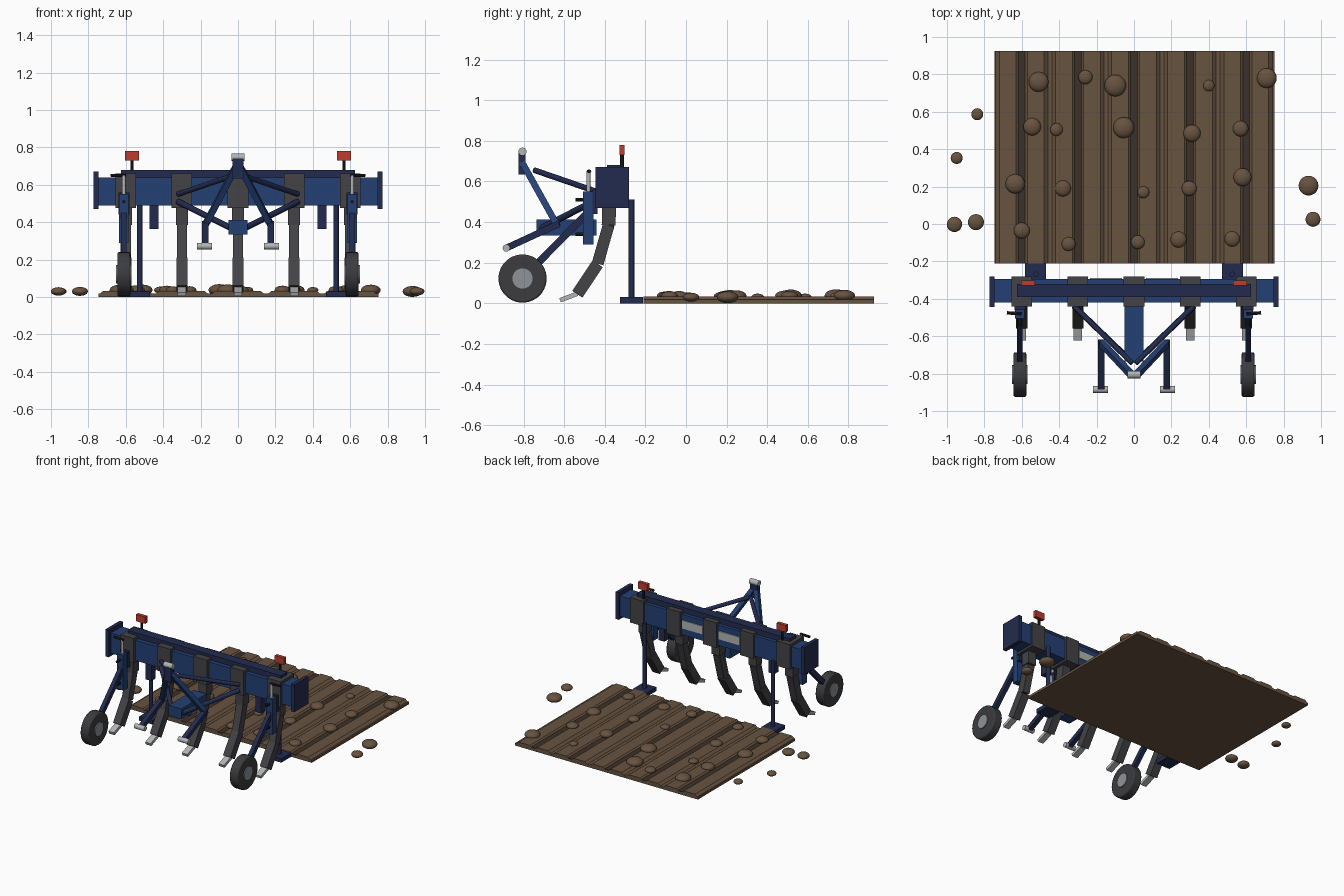
import bpy, bmesh, math
from mathutils import Vector, Matrix

if "Cube" in bpy.data.objects:
    bpy.data.objects.remove(bpy.data.objects["Cube"])


def material(name, r, g, b):
    m = bpy.data.materials.new(name)
    m.diffuse_color = [(c / 255 / 12.92) if c < 11 else ((c / 255 + 0.055) / 1.055) ** 2.4 for c in (r, g, b)] + [1]
    m.use_nodes = True
    m.node_tree.nodes["Principled BSDF"].inputs["Base Color"].default_value = m.diffuse_color
    return m


SOIL = material("soil brown", 103, 83, 64)
FURROW = material("furrow dark brown", 60, 50, 40)
BLUE = material("frame blue", 36, 64, 116)
NAVY = material("navy", 34, 43, 78)
IRON = material("dark iron", 67, 67, 71)
TYRE = material("tyre rubber", 60, 60, 63)
STEEL = material("bright steel", 180, 182, 182)
HUB = material("hub grey", 142, 148, 154)
RED = material("reflector red", 190, 60, 44)
BLACK = material("black", 30, 31, 34)


def finish(name, bm, mat, smooth=False):
    bmesh.ops.recalc_face_normals(bm, faces=bm.faces)
    me = bpy.data.meshes.new(name)
    bm.to_mesh(me)
    bm.free()
    me.materials.append(mat)
    ob = bpy.data.objects.new(name, me)
    bpy.context.collection.objects.link(ob)
    if smooth:
        bpy.ops.object.select_all(action='DESELECT')
        ob.select_set(True)
        bpy.context.view_layer.objects.active = ob
        bpy.ops.object.shade_smooth_by_angle(angle=math.radians(40))
    return ob


def box(name, mat, x, y, z):
    """Box from (min, max) pairs."""
    bm = bmesh.new()
    size = [b - a for a, b in (x, y, z)]
    mid = [(a + b) / 2 for a, b in (x, y, z)]
    bmesh.ops.create_cube(bm, size=1, matrix=Matrix.Translation(mid) @ Matrix.Diagonal((*size, 1)))
    return finish(name, bm, mat)


def along(a, b):
    """Frame at the middle of a-b whose local z runs along it and local x stays level."""
    a, b = Vector(a), Vector(b)
    z = (b - a).normalized()
    x = Vector((0, 1, 0)) if abs(z.x) > 0.99 else Vector((1, 0, 0))
    y = z.cross(x).normalized()
    x = y.cross(z)
    m = Matrix((x, y, z)).transposed().to_4x4()
    m.translation = (a + b) / 2
    return m, (b - a).length


def bar(name, mat, a, b, w, h):
    m, length = along(a, b)
    bm = bmesh.new()
    bmesh.ops.create_cube(bm, size=1, matrix=m @ Matrix.Diagonal((w, h, length, 1)))
    return finish(name, bm, mat)


def tube(name, mat, a, b, r, sides=12):
    m, length = along(a, b)
    bm = bmesh.new()
    bmesh.ops.create_cone(bm, cap_ends=True, segments=sides, radius1=r, radius2=r, depth=length, matrix=m)
    return finish(name, bm, mat, True)


def prism(name, mat, profile, axis, lo, hi):
    """Extrude a 2D profile along x (profile = y,z) or y (profile = x,z)."""
    bm = bmesh.new()
    put = (lambda p, t: (t, *p)) if axis == 'x' else (lambda p, t: (p[0], t, p[1]))
    f = bm.faces.new([bm.verts.new(put(p, lo)) for p in profile])
    r = bmesh.ops.extrude_face_region(bm, geom=[f])
    move = Vector(put((0, 0), hi - lo))
    bmesh.ops.translate(bm, vec=move, verts=[v for v in r['geom'] if isinstance(v, bmesh.types.BMVert)])
    return finish(name, bm, mat)


# soil bed with ten ridges and five dark furrows
box("soil_bed", SOIL, (-0.745, 0.75), (-0.21, 0.925), (0, 0.018))
for i in range(10):
    c = -0.675 + 0.15 * i
    prism("soil_ridge", SOIL, [(c - 0.068, 0.015), (c + 0.068, 0.015), (c + 0.045, 0.033), (c - 0.045, 0.033)],
          'y', -0.21, 0.925)
for i in range(-2, 3):
    box("furrow", FURROW, (0.3 * i - 0.026, 0.3 * i + 0.026), (-0.21, 0.925), (0.016, 0.024))

# loose clods: x, y, radius
clods = [(-.51, .76, .053), (-.26, .785, .038), (-.1, .74, .058), (.4, .74, .03), (.71, .78, .053),
         (-.545, .52, .047), (-.415, .505, .034), (-.055, .515, .056), (.31, .485, .046), (.57, .51, .042),
         (-.635, .215, .052), (-.38, .19, .043), (.05, .17, .032), (.295, .19, .04), (.58, .25, .048),
         (-.6, -.035, .043), (-.35, -.107, .037), (.02, -.097, .037), (.238, -.083, .043), (.525, -.08, .041),
         (-.838, .587, .032), (-.948, .353, .032), (-.96, -.002, .041), (-.845, .01, .043),
         (.933, .205, .053), (.957, .025, .04)]
for x, y, r in clods:
    bm = bmesh.new()
    z = 0.037 if abs(x) < 0.8 else 0.03
    bmesh.ops.create_icosphere(bm, subdivisions=3, radius=r,
                               matrix=Matrix.Translation((x, y, z)) @ Matrix.Diagonal((1, 1, 0.55, 1)))
    finish("soil_clod", bm, SOIL, True)

# main beam and upper rail
box("main_beam", BLUE, (-0.75, 0.75), (-0.42, -0.295), (0.49, 0.64))
box("upper_rail", NAVY, (-0.625, 0.625), (-0.39, -0.32), (0.635, 0.68))

# five clamps with curved tines
spine = [(-0.378, 0.50), (-0.381, 0.385), (-0.435, 0.195), (-0.535, 0.045)]
for i in range(-2, 3):
    x = 0.3 * i
    box("clamp", IRON, (x - 0.055, x + 0.055), (-0.44, -0.28), (0.475, 0.66))
    for k, w in enumerate((0.065, 0.054, 0.06)):
        (y0, z0), (y1, z1) = spine[k], spine[k + 1]
        bar("tine_segment", IRON, (x, y0, z0), (x, y1, z1), w, (0.068, 0.058, 0.06)[k])
    bar("tine_tip", STEEL, (x, -0.535, 0.047), (x, -0.62, 0.015), 0.045, 0.022)

# headstock: centre box, mast and top pin
box("headstock_box", BLUE, (-0.052, 0.052), (-0.735, -0.44), (0.335, 0.412))
prism("mast_head", NAVY, [(-0.03, 0.635), (0.03, 0.635), (0.028, 0.74), (-0.028, 0.74)], 'y', -0.825, -0.79)
tube("top_pin", STEEL, (-0.036, -0.805, 0.747), (0.036, -0.805, 0.747), 0.02, 16)

for s in (-1, 1):
    # beam ends, back plates and hanging lugs
    box("end_plate", NAVY, sorted((s * 0.745, s * 0.772)), (-0.445, -0.28), (0.47, 0.67))
    box("back_plate", STEEL, sorted((s * 0.065, s * 0.235)), (-0.296, -0.288), (0.54, 0.60))
    box("hanging_lug", NAVY, sorted((s * 0.425, s * 0.473)), (-0.405, -0.355), (0.365, 0.495))

    # headstock braces and lower hitch links
    bar("mast_leg", BLUE, (s * 0.015, -0.805, 0.69), (s * 0.175, -0.635, 0.385), 0.032, 0.032)
    tube("upper_brace", NAVY, (s * 0.01, -0.745, 0.655), (s * 0.32, -0.44, 0.55), 0.014)
    tube("lower_brace", NAVY, (s * 0.32, -0.44, 0.51), (s * 0.03, -0.72, 0.365), 0.016)
    bar("lower_link", NAVY, (s * 0.175, -0.885, 0.272), (s * 0.175, -0.625, 0.392), 0.033, 0.033)
    tube("link_pin", STEEL, (s * 0.138, -0.885, 0.272), (s * 0.22, -0.885, 0.272), 0.018, 16)

    # gauge wheel with hub, arm and height adjuster
    wx = s * 0.61
    tyre = tube("wheel_tyre", TYRE, (wx - 0.034, -0.805, 0.122), (wx + 0.034, -0.805, 0.122), 0.119, 28)
    bev = tyre.modifiers.new("rounded_shoulder", 'BEVEL')
    bev.width, bev.segments, bev.limit_method = 0.008, 2, 'ANGLE'
    tube("wheel_hub", HUB, (wx - 0.041, -0.805, 0.122), (wx + 0.041, -0.805, 0.122), 0.05, 20)
    bar("wheel_arm", NAVY, (wx, -0.805, 0.122), (wx, -0.47, 0.46), 0.03, 0.036)
    box("adjuster_post", BLUE, (wx - 0.025, wx + 0.025), (-0.506, -0.455), (0.29, 0.55))
    for z in (0.34, 0.51):
        tube("adjuster_bolt", BLACK, (wx, -0.545, z), (wx, -0.5, z), 0.009, 8)
    box("adjuster_bracket", NAVY, (wx - 0.03, wx + 0.03), (-0.46, -0.435), (0.44, 0.56))
    tube("adjuster_screw", STEEL, (wx, -0.48, 0.55), (wx, -0.48, 0.65), 0.01)
    tube("crank_handle", BLACK, (wx - s * 0.01, -0.48, 0.65), (s * 0.68, -0.475, 0.65), 0.009, 8)

    # parking stand
    box("stand_foot", NAVY, sorted((s * 0.47, s * 0.582)), (-0.325, -0.212), (0, 0.03))
    tube("stand_leg", NAVY, (s * 0.525, -0.268, 0.03), (s * 0.525, -0.268, 0.51), 0.014)

    # reflector on its post
    tube("reflector_post", BLACK, (s * 0.567, -0.315, 0.64), (s * 0.567, -0.315, 0.74), 0.009, 8)
    box("reflector", RED, sorted((s * 0.53, s * 0.605)), (-0.328, -0.302), (0.73, 0.78))
